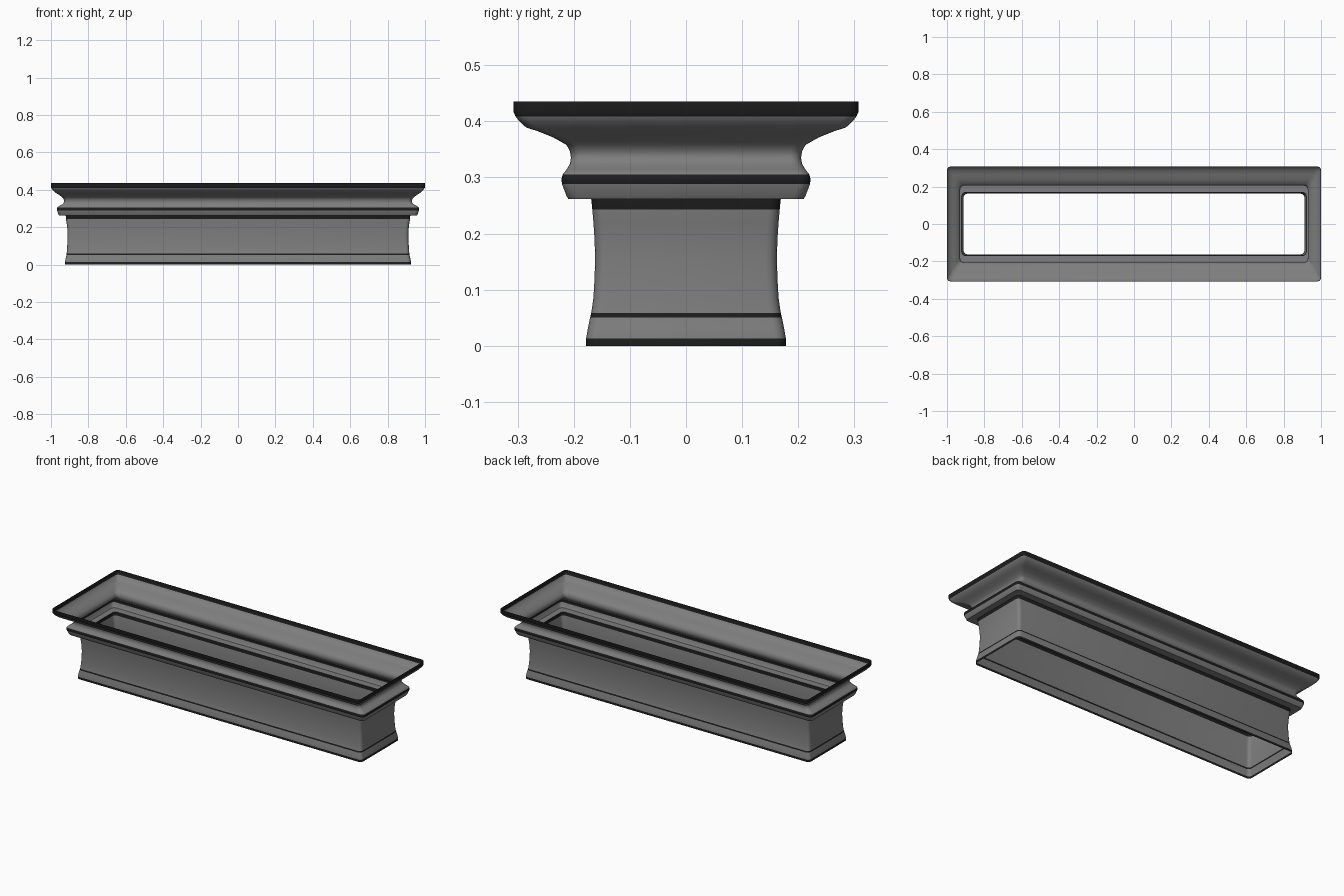
import bpy, bmesh, math

if "Cube" in bpy.data.objects:
    bpy.data.objects.remove(bpy.data.objects["Cube"])

# moulding profile: half-length x, half-depth y, height z, dark band above this ring?
PROFILE = [
    (.925, .178, .000, 1), (.925, .178, .013, 0), (.922, .175, .030, 0),
    (.917, .171, .050, 1), (.916, .169, .058, 0), (.914, .165, .085, 0),
    (.912, .163, .120, 0), (.911, .162, .155, 0), (.912, .163, .190, 0),
    (.916, .165, .220, 0), (.920, .167, .243, 1), (.921, .169, .262, 0),
    (.957, .210, .262, 0), (.960, .213, .267, 0), (.967, .221, .288, 1),
    (.969, .222, .297, 1), (.967, .220, .305, 0), (.955, .213, .314, 0),
    (.936, .207, .324, 0), (.929, .205, .335, 0), (.930, .207, .347, 0),
    (.938, .213, .358, 0), (.954, .236, .371, 0), (.972, .263, .382, 0),
    (.982, .285, .389, 0), (.992, .297, .400, 0), (.998, .304, .409, 1),
    (1.00, .307, .416, 1), (1.00, .307, .435, 0),
]
SEGS = 4


def rounded_ring(bm, hx, hy, z, r=.02):
    """Rounded rectangle of vertices, counter-clockwise."""
    ring = []
    for i, (sx, sy) in enumerate([(1, 1), (-1, 1), (-1, -1), (1, -1)]):
        for k in range(SEGS + 1):
            a = math.pi / 2 * (i + k / SEGS)
            ring.append(bm.verts.new((sx * (hx - r) + r * math.cos(a),
                                      sy * (hy - r) + r * math.sin(a), z)))
    return ring


# open moulded shell, lofted through the rings
bm = bmesh.new()
rings = [rounded_ring(bm, x, y, z) for x, y, z, _ in PROFILE]
for low, high, row in zip(rings, rings[1:], PROFILE):
    n = len(low)
    for j in range(n):
        k = (j + 1) % n
        face = bm.faces.new((low[j], low[k], high[k], high[j]))
        face.material_index = row[3]
mesh = bpy.data.meshes.new("moulded_cornice")
bm.to_mesh(mesh)
bm.free()

# grey body and dark bands
for name, v in (("body_grey", .21), ("band_dark", .012)):
    mat = bpy.data.materials.new(name)
    mat.diffuse_color = (v, v, v, 1)
    mat.use_nodes = True
    mat.node_tree.nodes["Principled BSDF"].inputs["Base Color"].default_value = mat.diffuse_color
    mesh.materials.append(mat)

obj = bpy.data.objects.new("moulded_cornice", mesh)
bpy.context.collection.objects.link(obj)
bpy.context.view_layer.objects.active = obj
obj.select_set(True)
bpy.ops.object.shade_smooth_by_angle(angle=math.radians(48))
